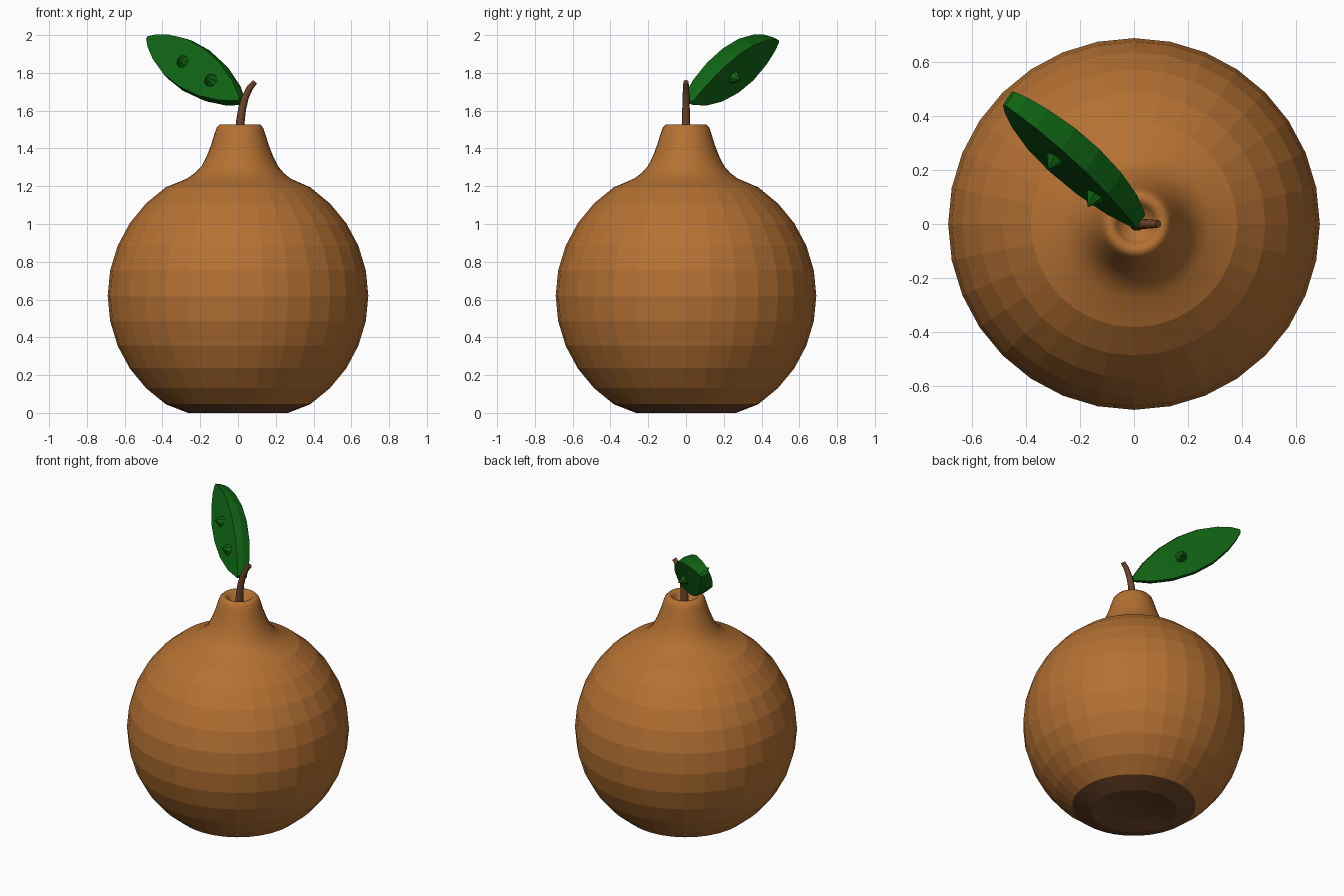
import bpy, bmesh, math
from mathutils import Vector

if "Cube" in bpy.data.objects:
    bpy.data.objects.remove(bpy.data.objects["Cube"])


def material(name, color):
    m = bpy.data.materials.new(name)
    m.diffuse_color = (*color, 1)
    m.use_nodes = True
    m.node_tree.nodes["Principled BSDF"].inputs["Base Color"].default_value = m.diffuse_color
    return m


ORANGE = material("ochre skin", (0.46, 0.165, 0.033))
BROWN = material("dark brown", (0.150, 0.057, 0.022))
GREEN = material("leaf green", (0.005, 0.130, 0.007))


def finish(bm, name, *mats):
    bmesh.ops.recalc_face_normals(bm, faces=bm.faces)
    me = bpy.data.meshes.new(name)
    bm.to_mesh(me)
    bm.free()
    for m in mats:
        me.materials.append(m)
    ob = bpy.data.objects.new(name, me)
    bpy.context.collection.objects.link(ob)
    return ob


def skin(bm, rings):
    """Bridge vertex rings with quads; single-vertex rings become fans."""
    for a, b in zip(rings, rings[1:]):
        n = max(len(a), len(b))
        for i in range(n):
            j = (i + 1) % n
            if len(a) == 1:
                bm.faces.new((a[0], b[i], b[j]))
            elif len(b) == 1:
                bm.faces.new((a[i], a[j], b[0]))
            else:
                bm.faces.new((a[i], a[j], b[j], b[i]))


# Fruit body: dished base, faceted sphere, smooth flared neck with a hollow top
SEG, R, CZ = 32, 0.69, 0.62
profile = [(0, 0.04), (0.15, 0.025), (0.265, 0.0)]
for k in range(-5, 6):
    t = math.radians(11.25 * k)
    profile.append((R * math.cos(t), CZ + R * math.sin(t)))
profile += [(0.275, 1.24), (0.235, 1.27), (0.203, 1.305), (0.175, 1.36), (0.152, 1.42),
            (0.135, 1.475), (0.123, 1.51), (0.107, 1.527), (0.085, 1.525),
            (0.072, 1.505), (0.05, 1.475), (0, 1.46)]
bm = bmesh.new()
rings = []
for r, z in profile:
    dx = 0.01 * min(1, max(0, (z - 1.2) / 0.1))
    n = SEG if r > 0 else 1
    rings.append([bm.verts.new((dx + r * math.cos(2 * math.pi * i / n),
                                r * math.sin(2 * math.pi * i / n), z)) for i in range(n)])
skin(bm, rings)
for f in bm.faces:
    z = f.calc_center_median().z
    f.material_index = 1 if z < 0.05 else 0
    f.smooth = z > 1.2
finish(bm, "fruit_body", ORANGE, BROWN)

# Stem: tapered bent rod
bm = bmesh.new()
path = [(0.010, 1.45, 0.026), (0.012, 1.54, 0.023), (0.022, 1.61, 0.021),
        (0.038, 1.67, 0.019), (0.062, 1.72, 0.017), (0.090, 1.753, 0.014)]
rings = []
for i, (x, z, r) in enumerate(path):
    p, q = path[max(i - 1, 0)], path[min(i + 1, len(path) - 1)]
    t = Vector((q[0] - p[0], 0, q[1] - p[1])).normalized()
    side = Vector((t.z, 0, -t.x))
    rings.append([bm.verts.new(Vector((x, 0, z)) + r * (math.cos(a) * side + math.sin(a) * Vector((0, 1, 0))))
                  for a in [2 * math.pi * k / 10 for k in range(10)]])
skin(bm, rings)
bm.faces.new(rings[0])
bm.faces.new(rings[-1])
for f in bm.faces:
    f.smooth = len(f.verts) == 4
finish(bm, "stem", BROWN)

# Leaf frame: axis along the blade, normal out of the face, width across
base = Vector((0.02, 0.01, 1.65))
axis = Vector((-0.654, 0.614, 0.44)).normalized()
normal = Vector((-0.51, -0.79, 0.34))
normal = (normal - normal.dot(axis) * axis).normalized()
width = axis.cross(normal)


def at(s, w, d):
    return base + axis * s + width * w + normal * d


# Leaf blade: thick pointed slab (length, half width, half thickness)
bm = bmesh.new()
stations = [(0.0, 0.010, 0.032), (0.10, 0.065, 0.044), (0.23, 0.107, 0.050),
            (0.37, 0.124, 0.052), (0.50, 0.115, 0.050), (0.62, 0.080, 0.044),
            (0.70, 0.040, 0.038), (0.742, 0.008, 0.032)]
rings = []
for s, w, h in stations:
    rings.append([bm.verts.new(at(s, *c)) for c in
                  [(-w * 0.97, -h), (w * 0.97, -h), (w + 0.004, 0),
                   (w * 0.97, h), (-w * 0.97, h), (-w - 0.004, 0)]])
skin(bm, rings)
bm.faces.new(rings[0])
bm.faces.new(rings[-1])
finish(bm, "leaf_blade", GREEN)

# Small cone bumps: two on the front of the leaf, one on the back
for i, (s, sign) in enumerate([(0.215, 1), (0.44, 1), (0.33, -1)]):
    bm = bmesh.new()
    ring = [bm.verts.new(at(s + 0.043 * math.cos(a), 0.04 * math.sin(a), sign * 0.045))
            for a in [2 * math.pi * k / 7 for k in range(7)]]
    skin(bm, [ring, [bm.verts.new(at(s, 0, sign * 0.1))]])
    bm.faces.new(ring)
    finish(bm, f"leaf_bump_{i + 1}", GREEN)
